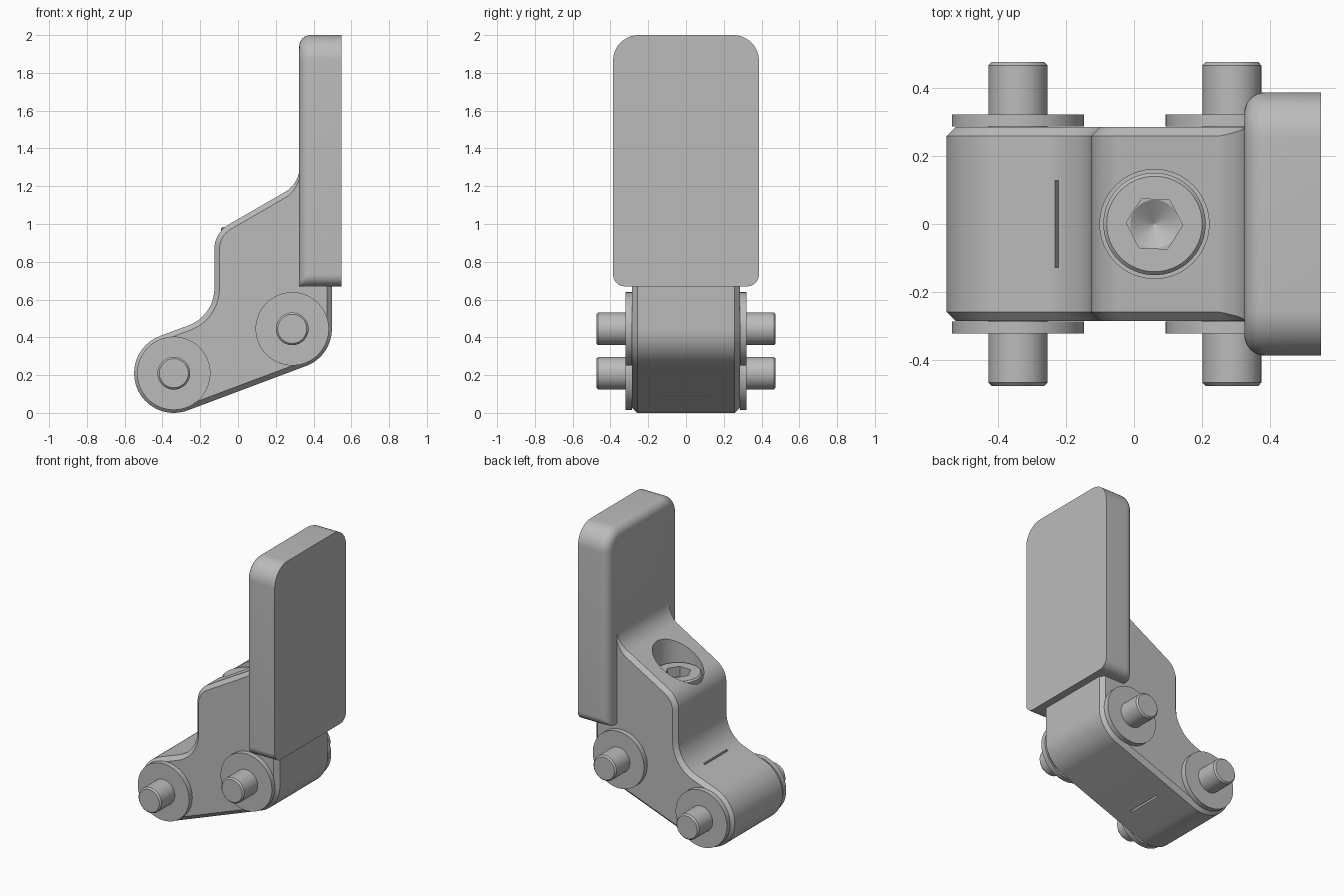
import bpy, bmesh
from math import sin, cos, pi, radians
from mathutils import Matrix

if "Cube" in bpy.data.objects:
    bpy.data.objects.remove(bpy.data.objects["Cube"], do_unlink=True)

grey = bpy.data.materials.new("plain grey")
grey.use_nodes = True
grey.diffuse_color = (0.5, 0.5, 0.5, 1)
grey.node_tree.nodes["Principled BSDF"].inputs["Base Color"].default_value = (0.5, 0.5, 0.5, 1)


def add(name, bm):
    bmesh.ops.remove_doubles(bm, verts=bm.verts, dist=1e-5)
    bmesh.ops.recalc_face_normals(bm, faces=bm.faces)
    mesh = bpy.data.meshes.new(name)
    bm.to_mesh(mesh)
    bm.free()
    mesh.materials.append(grey)
    ob = bpy.data.objects.new(name, mesh)
    bpy.context.collection.objects.link(ob)
    return ob


def activate(ob):
    bpy.ops.object.select_all(action='DESELECT')
    ob.select_set(True)
    bpy.context.view_layer.objects.active = ob


def smooth(ob):
    activate(ob)
    bpy.ops.object.shade_smooth_by_angle(angle=radians(28))


def loft(name, rings):
    """Skin matching closed rings and cap both ends."""
    bm = bmesh.new()
    rows = [[bm.verts.new(p) for p in ring] for ring in rings]
    n = len(rows[0])
    for a, b in zip(rows, rows[1:]):
        for i in range(n):
            j = (i + 1) % n
            bm.faces.new((a[i], a[j], b[j], b[i]))
    bm.faces.new(rows[0])
    bm.faces.new(rows[-1])
    return add(name, bm)


def turned(name, profile, centre, axis='Z', sides=64, spin=0):
    """Stack of circles from (radius, height) pairs."""
    turn = Matrix.Rotation(pi / 2, 3, 'X') if axis == 'Y' else Matrix.Identity(3)
    rings = []
    for r, h in profile:
        ring = []
        for i in range(sides):
            a = 2 * pi * i / sides + spin
            p = turn @ Matrix.Translation((r * cos(a), r * sin(a), h)).to_translation()
            ring.append([c + q for c, q in zip(centre, p)])
        rings.append(ring)
    return loft(name, rings)


def cut(ob, cutter):
    cutter.hide_render = True
    mod = ob.modifiers.new("cut", 'BOOLEAN')
    mod.operation = 'DIFFERENCE'
    mod.solver = 'EXACT'
    mod.object = cutter
    activate(ob)
    bpy.ops.object.modifier_apply(modifier=mod.name)
    bpy.data.objects.remove(cutter, do_unlink=True)


# Lever body: side outline made of tangent arcs, with chamfered rims
HALF, CHAMFER, TILT = 0.285, 0.027, 20.5
PIVOTS = [(-0.34, 0.21), (0.287, 0.445)]
outline = []  # x, z, outward normal x, z, chamfer size


def arc(cx, cz, r, a0, a1, steps, side=1, fade=False):
    for i in range(steps + 1):
        t = i / steps
        a = radians(a0 + (a1 - a0) * t)
        outline.append((cx + r * cos(a), cz + r * sin(a), side * cos(a), side * sin(a),
                        CHAMFER * (t if fade else 1)))


arc(*PIVOTS[0], 0.21, 90 + TILT, 270 + TILT, 40)
arc(*PIVOTS[1], 0.21, TILT - 90, 0, 20)
outline += [(0.497, 0.72, 1, 0, CHAMFER), (0.497, 1.3, 0, 0, 0), (0.35, 1.3, 0, 0, 0)]
arc(0.175, 1.3, 0.15, 0, -60, 16, side=-1, fade=True)
arc(0.025, 0.867, 0.15, 120, 180, 16)
arc(-0.335, 0.66, 0.21, 0, TILT - 90, 18, side=-1)


def rim(sign, inset):
    if inset:
        return [(x - nx * c, sign * HALF, z - nz * c) for x, z, nx, nz, c in outline]
    return [(x, sign * (HALF - c), z) for x, z, nx, nz, c in outline]


body = loft("lever_body", [rim(-1, True), rim(-1, False), rim(1, False), rim(1, True)])

# Counterbore for the screw and the thin slot through the lower arm
cut(body, turned("bore_cutter", [(0.16, 0.83), (0.16, 1.5)], (0.06, 0, 0)))
bm = bmesh.new()
bmesh.ops.create_cube(bm, size=1, matrix=Matrix.Translation((-0.152, 0, 0.28))
                      @ Matrix.Rotation(-radians(TILT), 4, 'Y')
                      @ Matrix.Diagonal((0.012, 0.254, 0.7, 1)))
cut(body, add("slot_cutter", bm))
smooth(body)

# Socket screw with a hexagonal recess and a conical bottom
TOP = 0.985
screw = turned("socket_screw", [(0.15, 0.8), (0.15, TOP - 0.01), (0.14, TOP)], (0.06, 0, 0))
cut(screw, turned("hex_cutter", [(0.083, TOP - 0.07), (0.083, TOP + 0.1)],
                  (0.06, 0, 0), sides=6, spin=radians(-3)))
cut(screw, turned("cone_cutter", [(0.002, TOP - 0.115), (0.071, TOP - 0.07), (0.071, TOP + 0.05)],
                  (0.06, 0, 0), sides=48))
smooth(screw)

# Pivot pins and their washers
for label, (x, z) in zip(("lower", "upper"), PIVOTS):
    smooth(turned(label + "_pin", [(0.077, -0.475), (0.0865, -0.465), (0.0865, 0.465), (0.077, 0.475)],
                  (x, 0, z), 'Y'))
    for end, y in (("front", -0.303), ("back", 0.303)):
        smooth(turned(f"{label}_{end}_washer", [(0.194, -0.0175), (0.194, 0.0175)], (x, y, z), 'Y'))


# Upright pad: rounded rectangle, rolled towards the body except along the bottom
def pad_ring(x, inset):
    half, top, low = 0.386 - inset, 2.0 - inset, 0.67
    ring = []
    for sy, z, r, start in ((1, top, 0.135, 0), (-1, top, 0.135, 90),
                            (-1, low, 0.062, 180), (1, low, 0.062, 270)):
        r -= inset
        cz = z - r if z == top else z + r
        for i in range(13):
            a = radians(start + 90 * i / 12)
            ring.append((x, sy * (half - r) + r * cos(a), cz + r * sin(a)))
    return ring


ROLL = 0.06
rings = [pad_ring(0.548, 0)]
for i in range(11):
    a = pi / 2 * i / 10
    rings.append(pad_ring(0.324 + ROLL * (1 - sin(a)), ROLL * (1 - cos(a))))
smooth(loft("upright_pad", rings))
